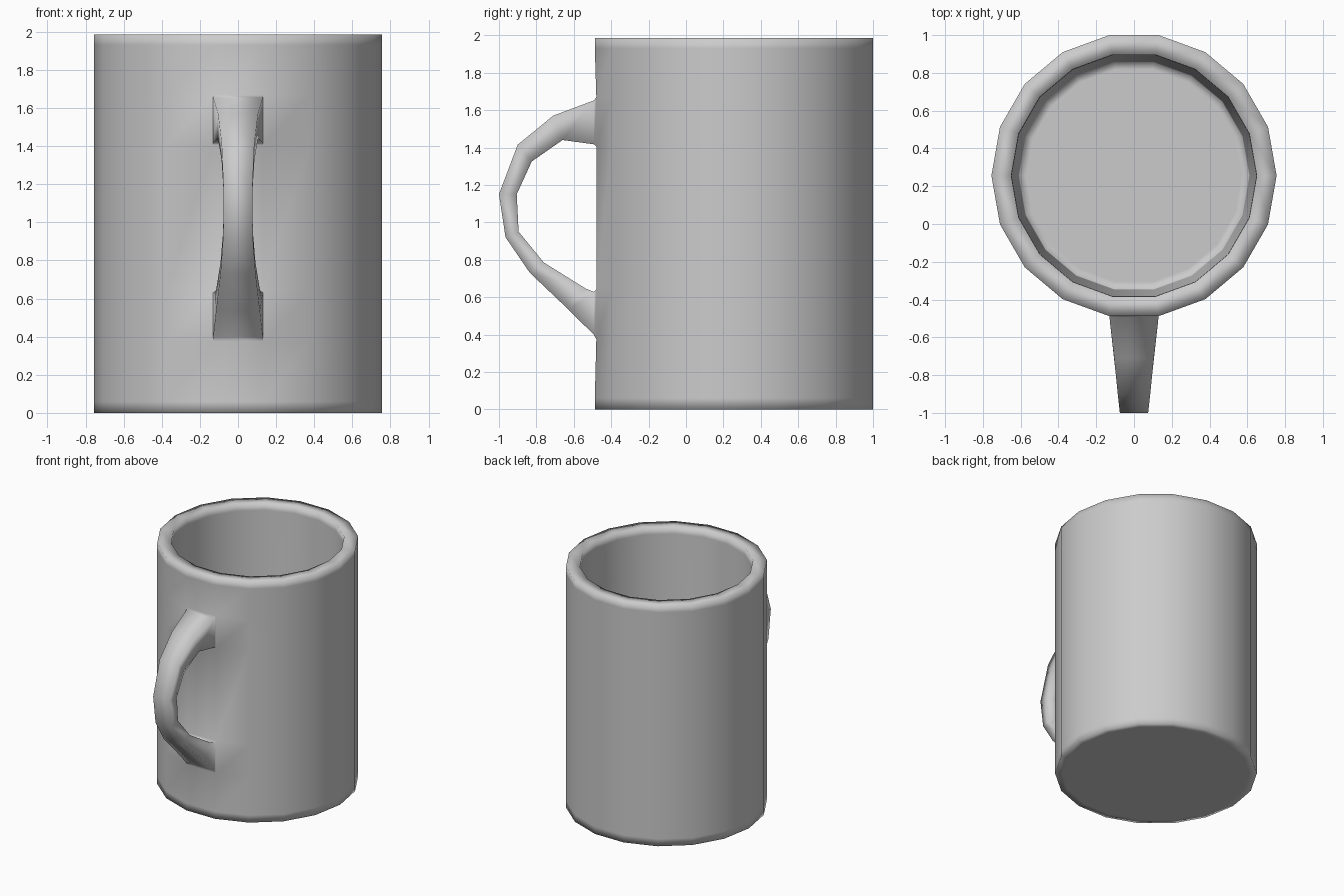
import bpy, bmesh
from math import cos, sin, radians

if "Cube" in bpy.data.objects:
    bpy.data.objects.remove(bpy.data.objects["Cube"])

N = 18            # sides of the cup
CY = 0.256        # cup axis in y
R = 0.755
bm = bmesh.new()

# Lathe profile (radius, z): underside, outer wall, rim, inner wall, floor
profile = [(0.70, 0), (R, 0), (R, 0.06), (R, 0.375), (R, 0.64), (R, 1.405),
           (R, 1.67), (R, 1.93), (R, 1.985), (0.65, 1.985), (0.648, 1.93),
           (0.612, 0.14), (0.61, 0.10), (0.57, 0.10)]
rings = [[bm.verts.new((r * cos(radians(20 * i)), CY + r * sin(radians(20 * i)), z))
          for i in range(N)] for r, z in profile]

# Front panel is drawn in slightly where the handle joins
A, B = 13, 14
for ring in rings[3:7]:
    for i in (A, B):
        ring[i].co.y += 0.008

for k in range(len(rings) - 1):
    for i in range(N):
        if i == A and k in (3, 5):
            continue          # openings where the handle grows out
        j = (i + 1) % N
        bm.faces.new((rings[k][i], rings[k][j], rings[k + 1][j], rings[k + 1][i]))
bm.faces.new(rings[0][::-1])
bm.faces.new(rings[-1])

# Handle sections: half width, outer (y, z), inner (y, z)
sections = [(0.130, -0.492, 1.652, -0.492, 1.417), (0.105, -0.71, 1.57, -0.66, 1.44),
            (0.086, -0.90, 1.415, -0.825, 1.325), (0.075, -1.0, 1.15, -0.905, 1.15),
            (0.078, -0.965, 0.92, -0.895, 0.95), (0.092, -0.835, 0.73, -0.76, 0.785),
            (0.115, -0.63, 0.535, -0.535, 0.645), (0.130, -0.492, 0.398, -0.492, 0.628)]
loops = [[rings[6][A], rings[6][B], rings[5][B], rings[5][A]]]
for w, yo, zo, yi, zi in sections:
    loops.append([bm.verts.new(c) for c in
                  ((-w, yo, zo), (w, yo, zo), (w, yi, zi), (-w, yi, zi))])
loops.append([rings[3][A], rings[3][B], rings[4][B], rings[4][A]])
for a, b in zip(loops, loops[1:]):
    for i in range(4):
        j = (i + 1) % 4
        bm.faces.new((a[i], a[j], b[j], b[i]))

bmesh.ops.recalc_face_normals(bm, faces=bm.faces)
for f in bm.faces:
    f.smooth = True
mesh = bpy.data.meshes.new("mug")
bm.to_mesh(mesh)
bm.free()
mug = bpy.data.objects.new("mug", mesh)
bpy.context.collection.objects.link(mug)
